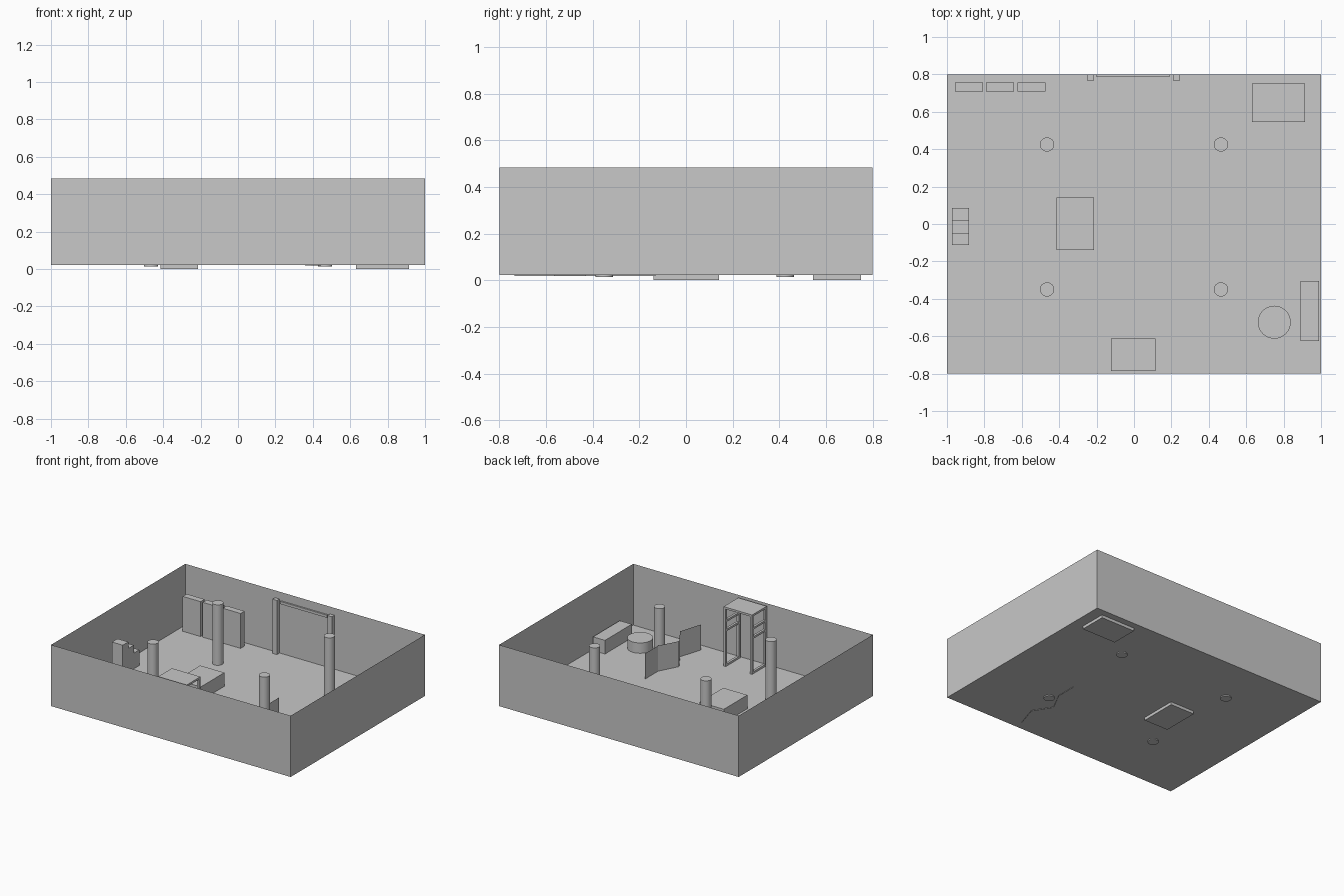
import bpy, bmesh, math

cube = bpy.data.objects.get("Cube")
if cube:
    bpy.data.objects.remove(cube, do_unlink=True)

grey = bpy.data.materials.new("plain grey")
grey.use_nodes = True
grey.diffuse_color = (0.58, 0.58, 0.58, 1)
grey.node_tree.nodes["Principled BSDF"].inputs["Base Color"].default_value = (0.58, 0.58, 0.58, 1)

FLOOR, TOP = 0.022, 0.484


def finish(name, bm):
    mesh = bpy.data.meshes.new(name)
    bm.to_mesh(mesh)
    bm.free()
    mesh.materials.append(grey)
    obj = bpy.data.objects.new(name, mesh)
    bpy.context.collection.objects.link(obj)
    return obj


def add_box(bm, x0, x1, y0, y1, z0, z1):
    verts = bmesh.ops.create_cube(bm, size=1)["verts"]
    for v in verts:
        v.co.x = x1 if v.co.x > 0 else x0
        v.co.y = y1 if v.co.y > 0 else y0
        v.co.z = z1 if v.co.z > 0 else z0


def box(name, *bounds):
    bm = bmesh.new()
    add_box(bm, *bounds)
    return finish(name, bm)


def cylinder(name, x, y, radius, z0, z1):
    bm = bmesh.new()
    bmesh.ops.create_cone(bm, cap_ends=True, segments=32, radius1=radius,
                          radius2=radius, depth=z1 - z0)
    bmesh.ops.translate(bm, verts=bm.verts, vec=(x, y, (z0 + z1) / 2))
    obj = finish(name, bm)
    bpy.ops.object.select_all(action="DESELECT")
    obj.select_set(True)
    bpy.context.view_layer.objects.active = obj
    bpy.ops.object.shade_smooth_by_angle(angle=math.radians(40))


# Room shell: thin floor and four walls, open at the top
bm = bmesh.new()
add_box(bm, -1, 1, -0.8, 0.8, FLOOR, TOP)
lid = [f for f in bm.faces if f.calc_center_median().z > TOP - 0.01]
bmesh.ops.delete(bm, geom=lid, context="FACES_ONLY")
finish("room_shell", bm)

# Four round pillars
for side, x in (("right", -0.465), ("left", 0.465)):
    for end, y in (("front", -0.35), ("back", 0.425)):
        cylinder(f"pillar_{end}_{side}", x, y, 0.038, 0.014, 0.478)

# Low furniture
box("centre_table", -0.415, -0.213, -0.14, 0.142, 0, 0.125)
box("corner_table", 0.63, 0.915, 0.545, 0.75, 0, 0.125)
box("side_bench", 0.89, 0.99, -0.625, -0.305, FLOOR, 0.125)
cylinder("round_table", 0.75, -0.525, 0.088, FLOOR, 0.1)

# Stepped blocks by the right wall
for i, height in enumerate((0.25, 0.2, 0.14)):
    y = -0.113 + i * 0.066
    box(f"step_block_{i + 1}", -0.973, -0.883, y, y + 0.066, FLOOR, height)

# Cabinets along the back wall
for i in range(3):
    x = -0.957 + i * 0.167
    box(f"cabinet_{i + 1}", x, x + 0.149, 0.708, 0.756, FLOOR, 0.285)

# Back frame with two posts and a rail
box("frame_post_right", -0.25, -0.213, 0.768, 0.799, FLOOR, 0.43)
box("frame_post_left", 0.208, 0.245, 0.768, 0.799, FLOOR, 0.43)
box("frame_rail", -0.2, 0.19, 0.787, 0.799, 0.4, 0.42)

# Rack: two ladder frames under a top board
bm = bmesh.new()
X0, X1, Y0, Y1, BAR = -0.123, 0.115, -0.787, -0.612, 0.018
for x in (X0, X1 - BAR):
    for y in (Y0, Y1 - BAR):
        add_box(bm, x, x + BAR, y, y + BAR, FLOOR, 0.455)
    for z in (FLOOR, 0.285, 0.355):
        add_box(bm, x, x + BAR, Y0 + BAR, Y1 - BAR, z, z + 0.015)
add_box(bm, X0, X1, Y0, Y1, 0.455, 0.47)
finish("rack", bm)

# Folding screen of four thin leaves
path = [(0.39, -0.735), (0.444, -0.564), (0.358, -0.43), (0.433, -0.286), (0.433, -0.13)]
bm = bmesh.new()
low = [bm.verts.new((x, y, 0.018)) for x, y in path]
high = [bm.verts.new((x, y, 0.214)) for x, y in path]
for i in range(len(path) - 1):
    bm.faces.new((low[i], low[i + 1], high[i + 1], high[i]))
finish("folding_screen", bm)
